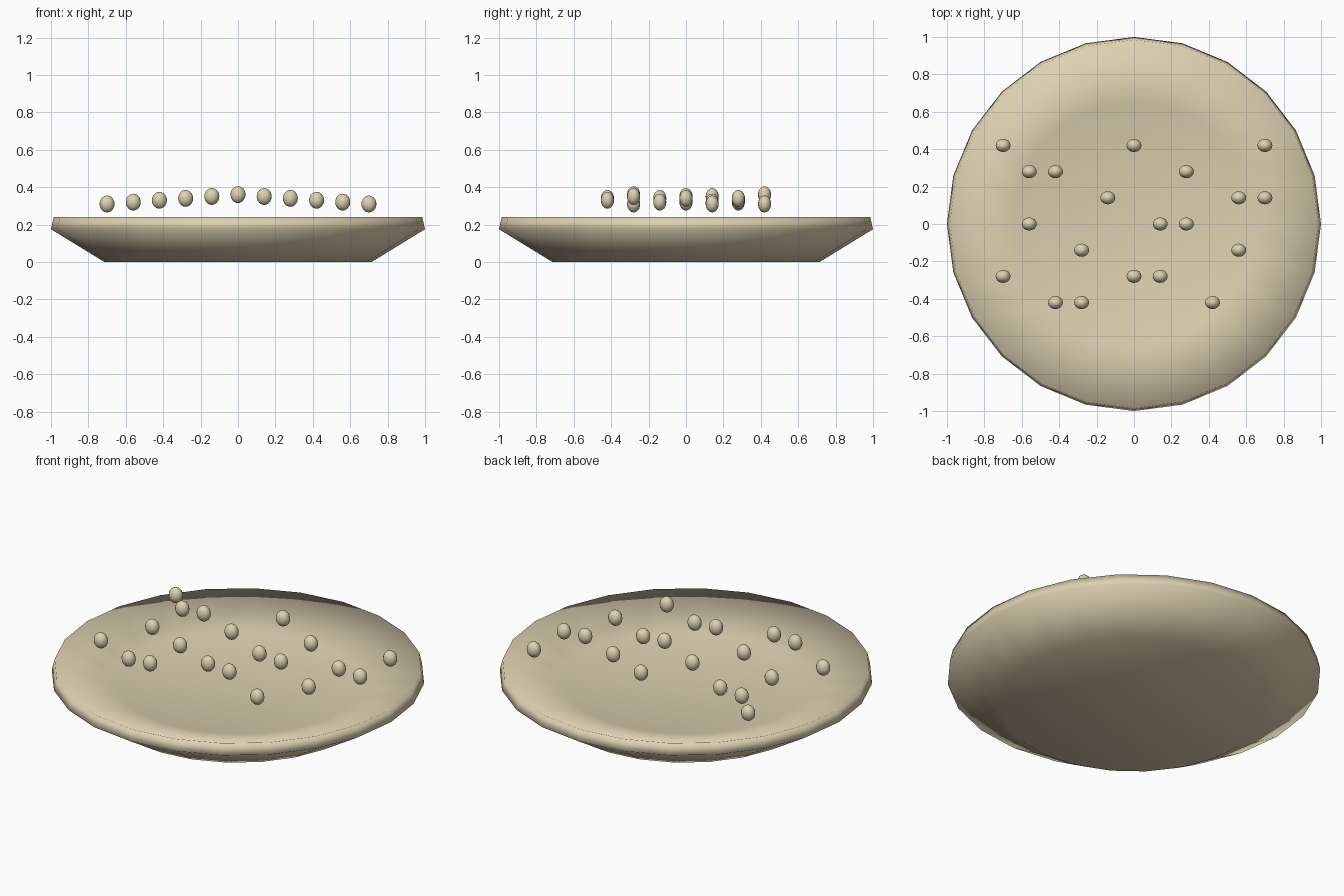
import bpy, bmesh, math

if "Cube" in bpy.data.objects:
    bpy.data.objects.remove(bpy.data.objects["Cube"])

tan = bpy.data.materials.new("warm_tan")
tan.diffuse_color = (0.72, 0.635, 0.44, 1)
tan.use_nodes = True
tan.node_tree.nodes["Principled BSDF"].inputs["Base Color"].default_value = tan.diffuse_color


def finish(bm, name):
    mesh = bpy.data.meshes.new(name)
    for f in bm.faces:
        f.smooth = True
    bm.to_mesh(mesh)
    bm.free()
    mesh.materials.append(tan)
    obj = bpy.data.objects.new(name, mesh)
    bpy.context.collection.objects.link(obj)
    return obj


# Plate: closed 24-sided solid with sloping side, short rim and shallow dished top
SIDES = 24
PROFILE = [(0.715, 0.0), (1.0, 0.175), (0.985, 0.24), (0.65, 0.14)]  # radius, height
bm = bmesh.new()
rings = []
for r, z in PROFILE:
    rings.append([bm.verts.new((r * math.cos(2 * math.pi * i / SIDES),
                                r * math.sin(2 * math.pi * i / SIDES), z))
                  for i in range(SIDES)])
bm.faces.new(rings[0][::-1])
for low, high in zip(rings, rings[1:]):
    for i in range(SIDES):
        j = (i + 1) % SIDES
        bm.faces.new((low[i], low[j], high[j], high[i]))
bm.faces.new(rings[-1])
finish(bm, "plate")

# Beads: slightly squashed balls on a square grid, arched along x
STEP = 0.14
ROWS = {3: (-5, 0, 5), 2: (-4, -3, 2), 1: (-1, 4, 5), 0: (-4, 1, 2),
        -1: (-2, 4), -2: (-5, 0, 1), -3: (-3, -2, 3)}
bead_mesh = None
for row, columns in ROWS.items():
    for col in columns:
        if bead_mesh is None:
            bm = bmesh.new()
            bmesh.ops.create_uvsphere(bm, u_segments=16, v_segments=12, radius=1)
            bmesh.ops.scale(bm, vec=(0.04, 0.035, 0.045), verts=bm.verts)
            bead = finish(bm, "bead")
            bead_mesh = bead.data
        else:
            bead = bpy.data.objects.new("bead", bead_mesh)
            bpy.context.collection.objects.link(bead)
        bead.location = (col * STEP, row * STEP, 0.36 - 0.01 * abs(col))
